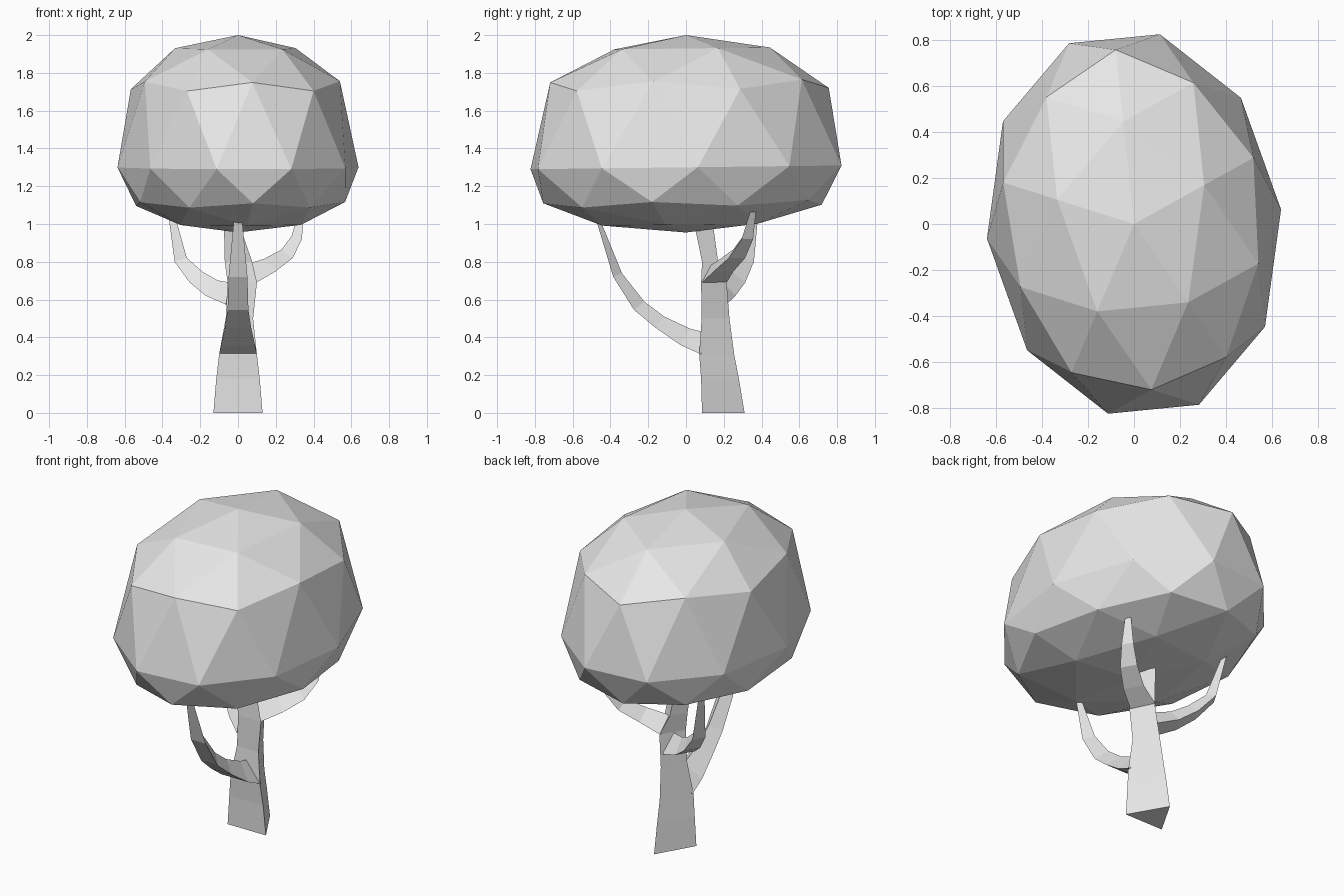
import bpy
import bmesh
import math
from mathutils import Matrix, Vector

old = bpy.data.objects.get("Cube")
if old:
    bpy.data.objects.remove(old, do_unlink=True)

# One plain material for the whole tree
GREY = (0.8, 0.8, 0.8, 1.0)
grey = bpy.data.materials.new("light grey")
grey.use_nodes = True
grey.diffuse_color = GREY
grey.node_tree.nodes["Principled BSDF"].inputs["Base Color"].default_value = GREY


def finish(name, bm):
    bmesh.ops.recalc_face_normals(bm, faces=bm.faces)
    mesh = bpy.data.meshes.new(name)
    bm.to_mesh(mesh)
    bm.free()
    mesh.materials.append(grey)
    obj = bpy.data.objects.new(name, mesh)
    bpy.context.collection.objects.link(obj)
    return obj


def loft(name, sections):
    """Skin a row of three-cornered sections into a closed solid."""
    bm = bmesh.new()
    rings = [[bm.verts.new(p) for p in section] for section in sections]
    for a, b in zip(rings, rings[1:]):
        for i in range(3):
            j = (i + 1) % 3
            bm.faces.new((a[i], a[j], b[j], b[i]))
    bm.faces.new(rings[0])
    bm.faces.new(rings[-1])
    return finish(name, bm)


def branch(name, side, path):
    """Tapering limb: flat underside along the path and a ridge on top.
    Each path row is x, y, z, half width, ridge height."""
    side = Vector(side).normalized()
    points = [Vector(row[:3]) for row in path]
    sections = []
    for i, (p, row) in enumerate(zip(points, path)):
        along = points[min(i + 1, len(points) - 1)] - points[max(i - 1, 0)]
        up = side.cross(along).normalized()
        if up.z < 0:
            up = -up
        sections.append((p - side * row[3], p + side * row[3], p + up * row[4]))
    return loft(name, sections)


# Canopy: faceted ball, stretched sideways, full on top and flattened below
bm = bmesh.new()
bmesh.ops.create_icosphere(bm, subdivisions=2, radius=1)
turn = Matrix.Rotation(math.radians(18), 3, "Z")
for v in bm.verts:
    p = turn @ v.co
    x = 0.638 * p.x - 0.089 * p.y
    y = 0.063 * p.x + 0.845 * p.y
    z = 0.70 * p.z ** 0.66 if p.z > 0.01 else -0.345 * max(-p.z, 0) ** 0.8
    v.co = (x, y, 1.30 + z + 0.012 * y)
finish("canopy", bm)

# Trunk: flat front and a ridge at the back
# rows: z, left x, right x, front y, ridge x, ridge y
trunk = [
    (0.00, -0.13, 0.13, 0.085, 0.00, 0.31),
    (0.18, -0.115, 0.115, 0.08, 0.00, 0.28),
    (0.31, -0.10, 0.10, 0.07, 0.00, 0.255),
    (0.50, -0.065, 0.08, 0.083, 0.01, 0.23),
    (0.69, -0.055, 0.10, 0.08, 0.03, 0.215),
    (0.80, -0.07, 0.075, 0.085, -0.01, 0.17),
    (1.02, -0.075, 0.00, 0.04, -0.04, 0.14),
]
loft("trunk", [((a, f, z), (b, f, z), (rx, ry, z)) for z, a, b, f, rx, ry in trunk])

# Branches
branch("front_branch", (1, 0, 0), [
    (0, 0.08, 0.31, 0.10, 0.12),
    (0, -0.03, 0.36, 0.09, 0.10),
    (0, -0.16, 0.45, 0.07, 0.075),
    (0, -0.275, 0.545, 0.055, 0.07),
    (0, -0.385, 0.72, 0.05, 0.05),
    (0, -0.475, 1.02, 0.022, 0.02),
])
branch("right_branch", (0.5, 0.85, 0), [
    (-0.03, 0.15, 0.575, 0.075, 0.115),
    (-0.14, 0.21, 0.62, 0.06, 0.09),
    (-0.23, 0.27, 0.69, 0.05, 0.075),
    (-0.315, 0.325, 0.80, 0.04, 0.055),
    (-0.365, 0.37, 1.09, 0.018, 0.02),
])
branch("left_branch", (0.5, -0.85, 0), [
    (0.06, 0.15, 0.69, 0.075, 0.10),
    (0.17, 0.20, 0.75, 0.06, 0.075),
    (0.265, 0.27, 0.82, 0.05, 0.06),
    (0.32, 0.325, 0.92, 0.035, 0.045),
    (0.345, 0.36, 1.09, 0.015, 0.02),
])
